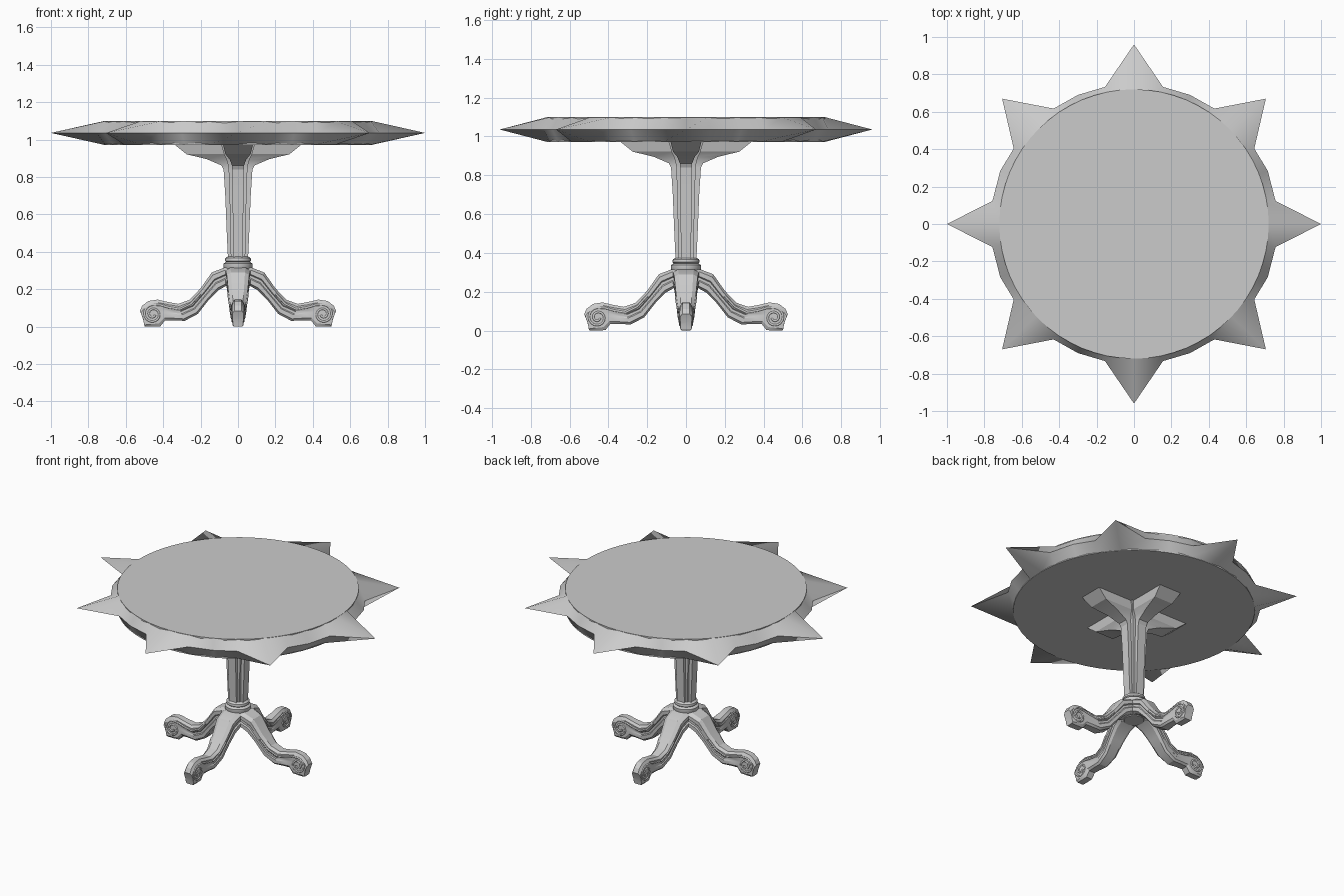
import bpy, bmesh, math
from mathutils import Matrix

if "Cube" in bpy.data.objects:
    bpy.data.objects.remove(bpy.data.objects["Cube"])


def make_object(name, bm, angle=30):
    bmesh.ops.recalc_face_normals(bm, faces=bm.faces)
    me = bpy.data.meshes.new(name)
    bm.to_mesh(me)
    bm.free()
    ob = bpy.data.objects.new(name, me)
    bpy.context.collection.objects.link(ob)
    bpy.ops.object.select_all(action='DESELECT')
    bpy.context.view_layer.objects.active = ob
    ob.select_set(True)
    bpy.ops.object.shade_smooth_by_angle(angle=math.radians(angle))
    return ob


def loft(name, sections, caps=True, angle=30):
    """Skin a list of equally long closed point rings."""
    bm = bmesh.new()
    rings = [[bm.verts.new(p) for p in s] for s in sections]
    n = len(rings[0])
    for a, b in zip(rings, rings[1:]):
        for i in range(n):
            j = (i + 1) % n
            bm.faces.new((a[i], a[j], b[j], b[i]))
    if caps:
        bm.faces.new(rings[0])
        bm.faces.new(rings[-1])
    return make_object(name, bm, angle)


def circle(r, z, n):
    return [(r * math.cos(2 * math.pi * i / n), r * math.sin(2 * math.pi * i / n), z) for i in range(n)]


# Table top: flat disc
loft("table_top", [circle(0.72, 0.972, 64), circle(0.72, 1.10, 64)])

# Spiked rim: one quarter of the outline, mirrored into the full star
quarter = [(1, 0), (.757, .123), (.715, .285), (.643, .403), (.705, .67),
           (.43, .617), (.3, .69), (.155, .733), (0, .96)]
half = quarter + [(-x, y) for x, y in quarter[-2::-1]]
outline = half + [(x, -y) for x, y in half[-2:0:-1]]
star = [(x, y, 1.036) for x, y in outline]


def rim_ring(z):
    ring = []
    for x, y in outline:
        a = math.atan2(y, x)
        ring.append((0.719 * math.cos(a), 0.719 * math.sin(a), z))
    return ring


loft("spiked_rim", [rim_ring(0.973), star, rim_ring(1.099)], caps=False, angle=50)

# Fluted column flaring into four brackets: height, arm reach, arm half width, core half width
column = [(.35, .053, .026, .038), (.5, .06, .027, .041), (.7, .068, .029, .045),
          (.84, .077, .031, .05), (.862, .088, .032, .053), (.895, .165, .045, .062),
          (.922, .275, .067, .075), (.974, .34, .08, .09)]


def cross_section(z, a, w, q):
    pts = []
    for k in range(4):
        c, s = [(1, 0), (0, 1), (-1, 0), (0, -1)][k]
        for x, y in [(q, -w), (a, -w), (a, w), (q, w), (q, q)]:
            pts.append((x * c - y * s, x * s + y * c, z))
    return pts


loft("column_with_brackets", [cross_section(*s) for s in column], angle=20)

# Turned collar and hub
collar = [(.055, .375), (.068, .366), (.07, .352), (.063, .346), (.078, .337),
          (.078, .318), (.07, .30), (.06, .215)]
loft("collar", [circle(r, z, 24) for r, z in collar])

# Curved legs: top edge, bottom edge, half width, groove depth factor
stations = [((0, .32), (0, .22), .066, .88), ((.075, .315), (.06, .22), .066, .88),
            ((.14, .29), (.105, .195), .06, .88), ((.2, .205), (.155, .145), .052, .88),
            ((.26, .143), (.215, .068), .044, .88), ((.32, .122), (.285, .031), .038, .88),
            ((.375, .132), (.345, .034), .033, .92), ((.43, .145), (.39, .034), .03, 1),
            ((.48, .137), (.415, .002), .03, 1), ((.512, .112), (.455, 0), .03, 1),
            ((.525, .085), (.49, 0), .03, 1), ((.508, .045), (.5, .002), .028, 1)]


def leg_section(top, bot, w, g):
    right = [(0, .7), (.12, 1), (.36, 1), (.42, g), (.56, g), (.62, 1), (.85, 1), (1, .62)]
    prof = right + [(t, -f) for t, f in reversed(right)]
    return [(bot[0] + (top[0] - bot[0]) * t, w * f, bot[1] + (top[1] - bot[1]) * t) for t, f in prof]


# Raised scroll path on the side of the foot: leg line, then an inward spiral
scroll = [(.2, .178, .052), (.25, .123, .044), (.31, .093, .037), (.37, .103, .032), (.415, .116, .03)]
for i in range(29):
    a = math.pi / 2 - i * math.radians(22)
    r = .051 - .0014 * i
    scroll.append((.455 + r * math.cos(a), .067 + r * math.sin(a), .029))


def add_scroll(name, side, rot):
    cu = bpy.data.curves.new(name, 'CURVE')
    cu.dimensions = '3D'
    cu.bevel_depth = .006
    cu.bevel_resolution = 1
    cu.use_fill_caps = True
    sp = cu.splines.new('POLY')
    sp.points.add(len(scroll) - 1)
    for p, (x, z, y) in zip(sp.points, scroll):
        p.co = (x, y * side, z, 1)
    ob = bpy.data.objects.new(name, cu)
    ob.matrix_world = rot
    bpy.context.collection.objects.link(ob)


for k, label in enumerate(["right", "back", "left", "front"]):
    rot = Matrix.Rotation(k * math.pi / 2, 4, 'Z')
    leg = loft(label + "_leg", [leg_section(*s) for s in stations], angle=25)
    leg.matrix_world = rot
    for side in (1, -1):
        add_scroll(f"{label}_leg_scroll_{'a' if side > 0 else 'b'}", side, rot)
